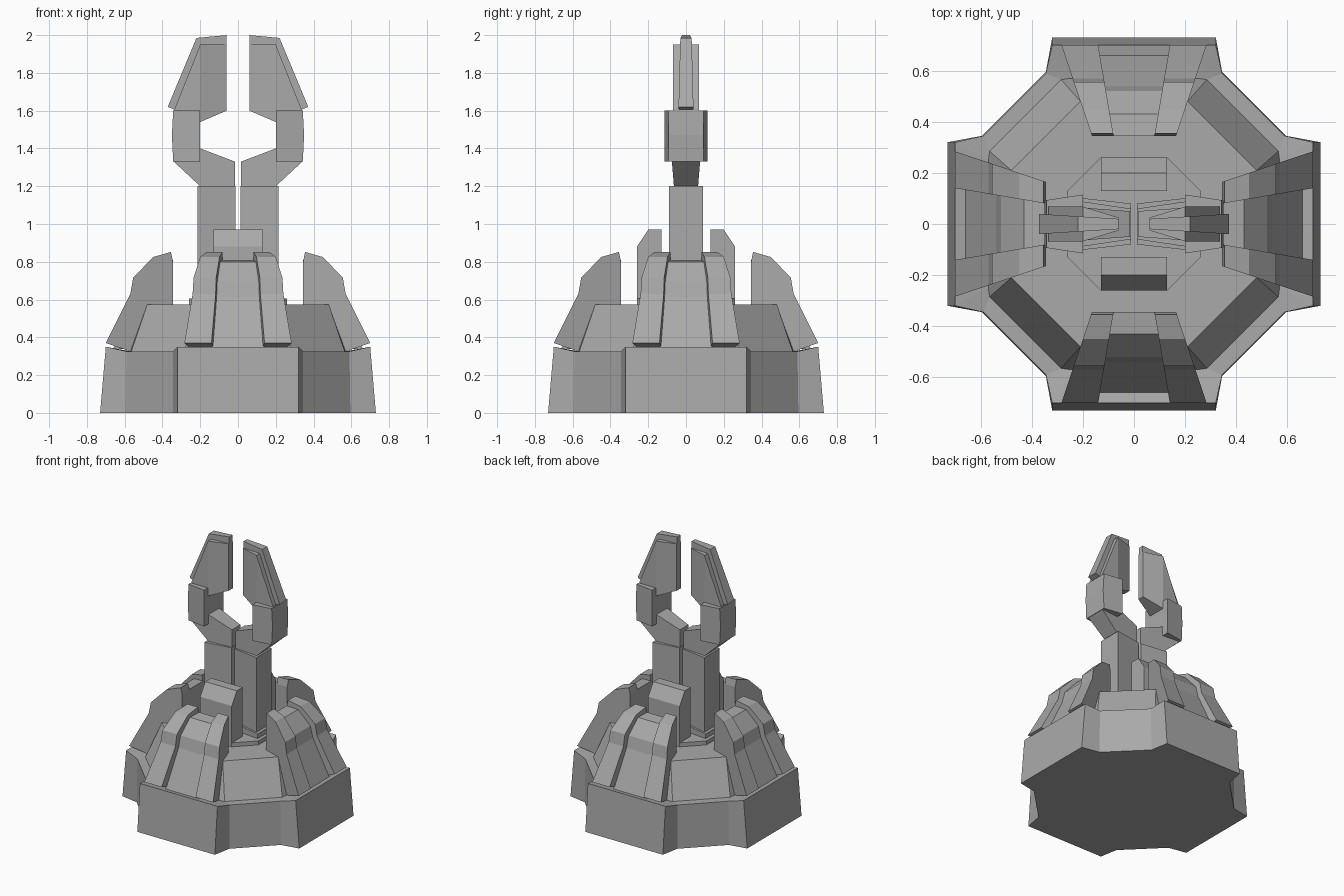
import bpy, bmesh, math

cube = bpy.data.objects.get("Cube")
if cube:
    bpy.data.objects.remove(cube, do_unlink=True)

grey = bpy.data.materials.new("plain grey")
grey.use_nodes = True
colour = (0.4, 0.4, 0.4, 1)
grey.diffuse_color = colour
grey.node_tree.nodes["Principled BSDF"].inputs["Base Color"].default_value = colour


def loft(name, rings, turns=(0,)):
    """Skin closed rings of points, cap both ends, and place turned copies."""
    bm = bmesh.new()
    loops = [[bm.verts.new(p) for p in ring] for ring in rings]
    n = len(loops[0])
    for a, b in zip(loops, loops[1:]):
        for i in range(n):
            j = (i + 1) % n
            bm.faces.new((a[i], a[j], b[j], b[i]))
    bm.faces.new(loops[0][::-1])
    bm.faces.new(loops[-1])
    bmesh.ops.recalc_face_normals(bm, faces=bm.faces)
    mesh = bpy.data.meshes.new(name)
    bm.to_mesh(mesh)
    bm.free()
    mesh.materials.append(grey)
    for t in turns:
        ob = bpy.data.objects.new(name, mesh)
        ob.rotation_euler.z = math.radians(t)
        bpy.context.collection.objects.link(ob)


def four_fold(corner):
    """Repeat one quadrant's points (x, y, z) around the z axis."""
    ring = []
    for k in range(4):
        for x, y, z in corner:
            for _ in range(k):
                x, y = -y, x
            ring.append((x, y, z))
    return ring


def quadrant(xa, ya, za, xb, yb, zb):
    return [(ya, xa, za), (yb, xb, zb), (xb, yb, zb), (xa, ya, za)]


QUARTERS = (0, 90, 180, 270)
HALVES = (0, 180)

# Base skirt with four projecting blocks, rising to the sloped body
loft("base", [
    four_fold(quadrant(0.32, 0.73, 0, 0.345, 0.595, 0)),
    four_fold(quadrant(0.32, 0.70, 0.35, 0.345, 0.59, 0.325)),
    four_fold(quadrant(0.25, 0.57, 0.325, 0.285, 0.565, 0.325)),
    four_fold(quadrant(0.18, 0.48, 0.575, 0.21, 0.48, 0.575)),
])

# Raised octagonal platform
loft("platform", [four_fold([(0.26, 0.13, z), (0.13, 0.26, z)]) for z in (0.56, 0.605)])

# Four buttresses: a pair of ribs with a recessed panel between
rib = [(0.70, 0.37), (0.57, 0.63), (0.555, 0.715), (0.45, 0.825), (0.355, 0.852),
       (0.345, 0.80), (0.345, 0.325), (0.57, 0.325)]
panel = [(0.66, 0.34), (0.54, 0.61), (0.52, 0.695), (0.43, 0.80), (0.345, 0.81), (0.345, 0.325)]


def inner_x(y):
    return 0.08 + (y - 0.345) * 0.17


def outer_x(y):
    return 0.165 + (y - 0.345) * 0.335


for side, label in ((1, "left"), (-1, "right")):
    loft("buttress_rib_" + label,
         [[(side * f(y), -y, z) for y, z in rib] for f in (inner_x, outer_x)], QUARTERS)
loft("buttress_panel",
     [[(s * (inner_x(y) + 0.005), -y, z) for y, z in panel] for s in (-1, 1)], QUARTERS)

# Chamfered housings in front of and behind the claw
housing = [(0.13, 0.58), (0.13, 0.97), (0.20, 0.97), (0.26, 0.88), (0.26, 0.58)]
loft("housing", [[(x, -y, z) for y, z in housing] for x in (-0.13, 0.13)], HALVES)


def arm_part(name, outline, x0, w0, x1, w1):
    """Prism on an (x, z) outline whose half width runs from w0 at x0 to w1 at x1."""
    def half(x):
        return w0 + (w1 - w0) * (x - x0) / (x1 - x0)
    loft(name, [[(x, s * half(x), z) for x, z in outline] for s in (-1, 1)], HALVES)


# Claw arm, turned half round for its partner
arm_part("arm_column", [(0.012, 0.59), (0.215, 0.59), (0.215, 1.2), (0.012, 1.2)],
         0.012, 0.06, 0.215, 0.09)
arm_part("arm_foot", [(0.012, 0.59), (0.235, 0.59), (0.235, 0.64), (0.012, 0.66)],
         0.012, 0.08, 0.235, 0.105)
arm_part("arm_elbow", [(0.015, 1.19), (0.19, 1.19), (0.34, 1.33), (0.34, 1.36),
                       (0.2, 1.40), (0.015, 1.33)], 0.015, 0.05, 0.2, 0.064)
arm_part("arm_knuckle", [(0.2, 1.33), (0.343, 1.33), (0.35, 1.47), (0.343, 1.6), (0.2, 1.6)],
         0.2, 0.115, 0.345, 0.093)
arm_part("finger_body", [(0.2, 1.54), (0.335, 1.54), (0.335, 1.61), (0.2, 1.95)],
         0.2, 0.068, 0.335, 0.068)
arm_part("finger_pad", [(0.06, 1.6), (0.2, 1.54), (0.2, 1.95), (0.06, 1.95)],
         0.06, 0.025, 0.2, 0.068)
arm_part("finger_fin", [(0.06, 1.61), (0.335, 1.605), (0.372, 1.62), (0.22, 1.985), (0.06, 2.0)],
         0.06, 0.02, 0.22, 0.03)
